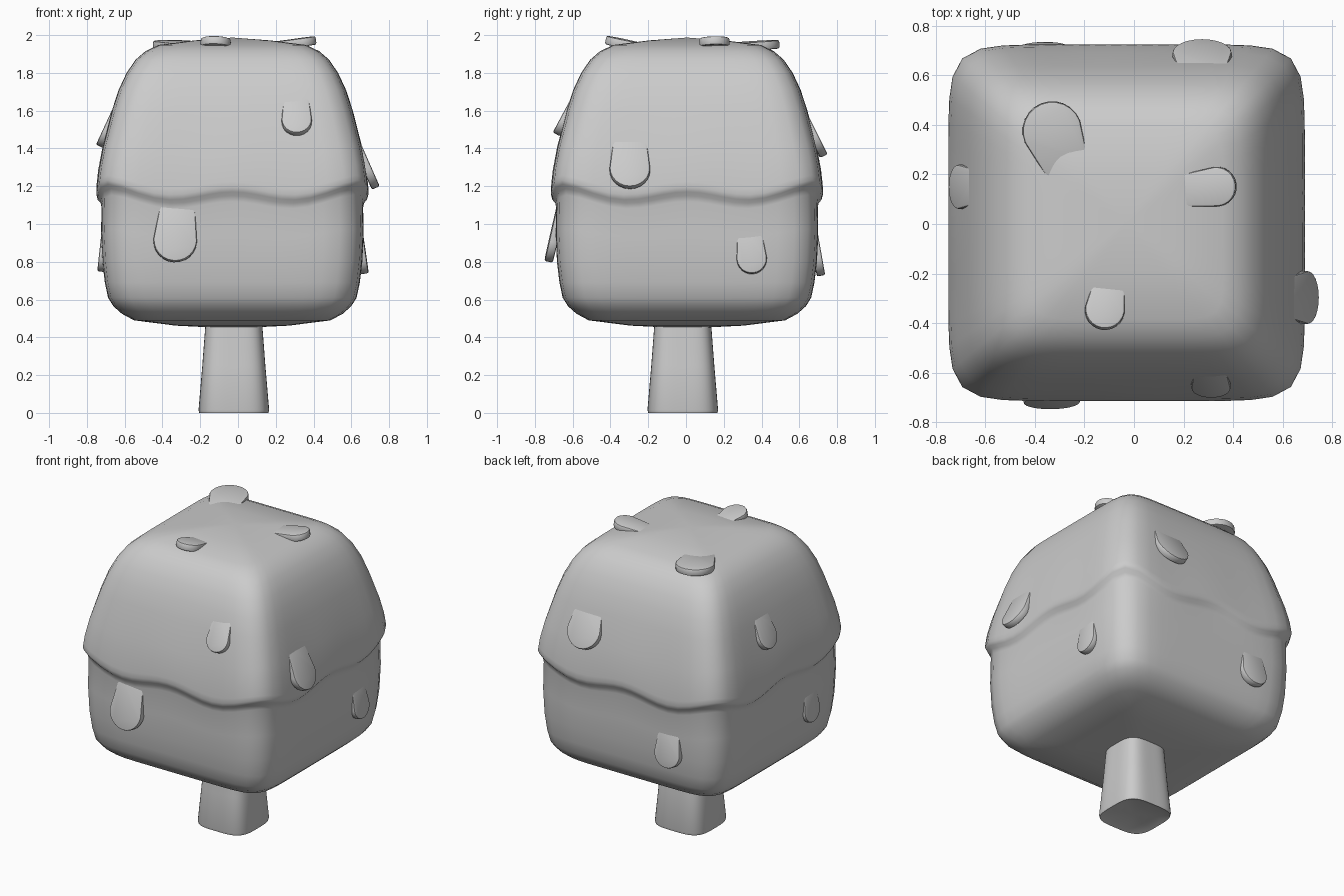
import bpy, bmesh, math
from mathutils import Vector, Matrix

cube = bpy.data.objects.get("Cube")
if cube:
    bpy.data.objects.remove(cube, do_unlink=True)

grey = bpy.data.materials.new("plain_grey")
grey.use_nodes = True
grey.diffuse_color = (0.6, 0.6, 0.6, 1)
grey.node_tree.nodes["Principled BSDF"].inputs["Base Color"].default_value = (0.6, 0.6, 0.6, 1)


def finish(name, bm, angle):
    bmesh.ops.recalc_face_normals(bm, faces=bm.faces)
    mesh = bpy.data.meshes.new(name)
    bm.to_mesh(mesh)
    bm.free()
    mesh.materials.append(grey)
    obj = bpy.data.objects.new(name, mesh)
    bpy.context.collection.objects.link(obj)
    bpy.ops.object.select_all(action="DESELECT")
    obj.select_set(True)
    bpy.context.view_layer.objects.active = obj
    bpy.ops.object.shade_smooth_by_angle(angle=math.radians(angle))
    return obj


def rounded_loft(name, profile, centre, power, angle, segments=72, wave=None):
    """Stack rounded-square rings of (half width, height); ends close to a point."""
    bm = bmesh.new()
    rings = []
    for half, z in profile:
        if half == 0:
            rings.append([bm.verts.new((centre[0], centre[1], z))] * segments)
            continue
        ring = []
        for i in range(segments):
            a = math.tau * i / segments
            c, s = math.cos(a), math.sin(a)
            r = half * (abs(c) ** power + abs(s) ** power) ** (-1 / power)
            dz = wave(abs(c), abs(s), z) if wave else 0
            ring.append(bm.verts.new((centre[0] + r * c, centre[1] + r * s, z + dz)))
        rings.append(ring)
    for low, high in zip(rings, rings[1:]):
        for i in range(segments):
            j = (i + 1) % segments
            quad = [low[i], low[j], high[j], high[i]]
            bm.faces.new(list(dict.fromkeys(quad)))
    return finish(name, bm, angle)


def lip_wave(c, s, z):
    """Scalloped rim: high at the corners, dipping twice on each side."""
    u = min(c, s) / max(c, s)
    fade = max(0, 1 - abs(z - 1.16) / 0.4)
    return fade * (0.03 * math.cos(math.tau * u) - 0.02 + 0.02 * (1 - math.cos(math.pi * u)))


# Trunk, with a slightly hollow foot
rounded_loft("trunk", [(0, 0.02), (0.14, 0.015), (0.183, 0), (0.187, 0.015),
                       (0.167, 0.25), (0.148, 0.5), (0, 0.5)],
             (-0.022, -0.017), 3.7, 50)

# Crown with an overhanging upper half
crown_profile = [
    (0, 0.447), (0.3, 0.462), (0.52, 0.49), (0.585, 0.525), (0.63, 0.565), (0.658, 0.61),
    (0.675, 0.69), (0.688, 0.8), (0.695, 0.95), (0.692, 1.11), (0.697, 1.14), (0.713, 1.16),
    (0.72, 1.185), (0.717, 1.215), (0.71, 1.28), (0.688, 1.4), (0.638, 1.6), (0.602, 1.71),
    (0.56, 1.8), (0.512, 1.87), (0.46, 1.915), (0.39, 1.948), (0.2, 1.972), (0, 1.987)]
rounded_loft("crown", crown_profile, (-0.03, 0.005), 8.5, 75, wave=lip_wave)


def leaf(name, tip, root, width, outward, thick=0.045):
    """Round-ended tab; tip and root lie on its outer face, root meets the crown."""
    tip, root = Vector(tip), Vector(root)
    axis = (tip - root).normalized()
    out = Vector(outward)
    out = (out - axis * out.dot(axis)).normalized()
    side = axis.cross(out)
    r = width / 2
    length = (tip - root).length + 0.05
    outline = [(-r * 0.75, -length)]
    outline += [(-r * math.cos(math.pi * i / 12), r * (math.sin(math.pi * i / 12) - 1))
                for i in range(13)]
    outline.append((r * 0.75, -length))
    bm = bmesh.new()
    face = bm.faces.new([bm.verts.new((x, y, 0)) for x, y in outline])
    grown = bmesh.ops.extrude_face_region(bm, geom=[face])["geom"]
    back = [v for v in grown if isinstance(v, bmesh.types.BMVert)]
    bmesh.ops.translate(bm, verts=back, vec=(0, 0, -thick))
    rim = [e for e in bm.edges if abs(e.verts[0].co.z - e.verts[1].co.z) < 0.001]
    bmesh.ops.bevel(bm, geom=rim, offset=0.009, segments=2, affect="EDGES", profile=0.5)
    frame = Matrix((side, axis, out)).transposed().to_4x4()
    frame.translation = tip
    bm.transform(frame)
    finish(name, bm, 40)


# Leaves on the four sides and the top
FRONT, BACK, LEFT, RIGHT, UP = (0, -1, 0), (0, 1, 0), (1, 0, 0), (-1, 0, 0), (0, 0, 1)
leaf("front_low_leaf", (-0.34, -0.75, 0.805), (-0.32, -0.685, 1.09), 0.23, FRONT)
leaf("front_high_leaf", (0.312, -0.705, 1.485), (0.308, -0.6, 1.68), 0.16, FRONT)
leaf("left_high_leaf", (0.75, -0.297, 1.2), (0.64, -0.297, 1.45), 0.215, LEFT)
leaf("left_low_leaf", (0.692, 0.355, 0.74), (0.66, 0.335, 0.96), 0.16, LEFT)
leaf("right_high_leaf", (-0.752, 0.15, 1.42), (-0.655, 0.15, 1.63), 0.18, RIGHT)
leaf("right_low_leaf", (-0.745, -0.3, 0.75), (-0.722, -0.29, 0.96), 0.16, RIGHT)
leaf("back_high_leaf", (0.275, 0.75, 1.37), (0.275, 0.635, 1.6), 0.24, BACK)
leaf("back_low_leaf", (-0.36, 0.737, 0.73), (-0.36, 0.698, 0.95), 0.19, BACK)
leaf("top_back_leaf", (-0.375, 0.485, 1.975), (-0.285, 0.265, 1.96), 0.24, UP)
leaf("top_left_leaf", (0.41, 0.16, 1.995), (0.2, 0.135, 1.966), 0.16, UP)
leaf("top_front_leaf", (-0.13, -0.42, 1.997), (-0.105, -0.27, 1.965), 0.16, UP)
